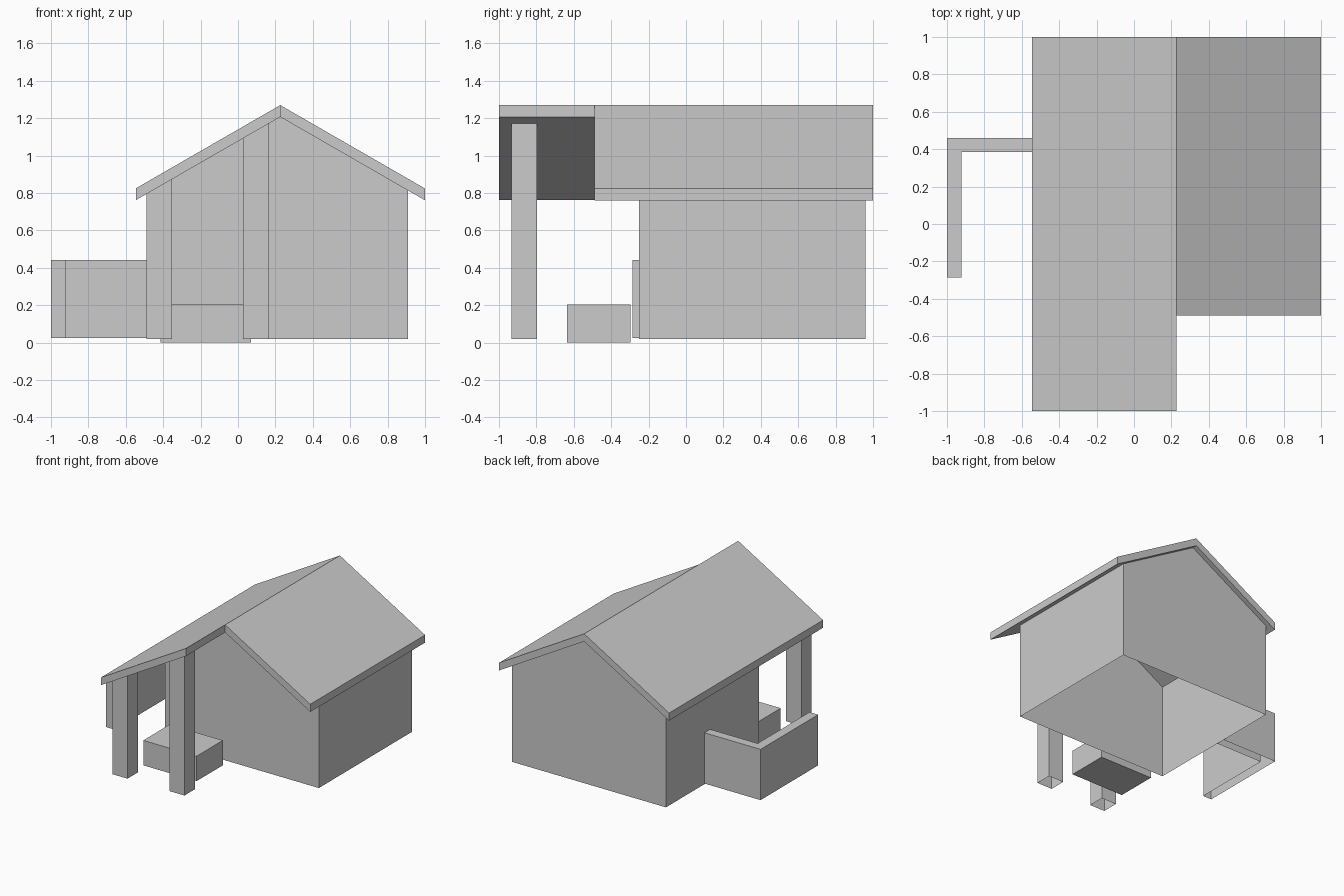
import bpy, bmesh

if "Cube" in bpy.data.objects:
    bpy.data.objects.remove(bpy.data.objects["Cube"])

RIDGE_X, RIDGE_Z, SLOPE, THICK = 0.226, 1.27, 0.576, 0.063


def under(x):
    """Height of the roof underside at x."""
    return RIDGE_Z - THICK - SLOPE * abs(x - RIDGE_X)


def prism(bm, profile, a, b, axis='y', caps=(True, True), skip=()):
    """Extrude a profile from a to b, leaving out the sides listed in skip."""
    def ring(t):
        return [bm.verts.new((p, t, q) if axis == 'y' else (p, q, t)) for p, q in profile]
    r0, r1 = ring(a), ring(b)
    n = len(profile)
    for i in range(n):
        if i not in skip:
            j = (i + 1) % n
            bm.faces.new((r0[i], r0[j], r1[j], r1[i]))
    if caps[0]:
        bm.faces.new(r0)
    if caps[1]:
        bm.faces.new(r1)


def finish(bm, name):
    bmesh.ops.remove_doubles(bm, verts=bm.verts, dist=1e-5)
    bmesh.ops.recalc_face_normals(bm, faces=bm.faces)
    mesh = bpy.data.meshes.new(name)
    bm.to_mesh(mesh)
    bm.free()
    bpy.context.collection.objects.link(bpy.data.objects.new(name, mesh))


def part(name, *args, **kw):
    bm = bmesh.new()
    prism(bm, *args, **kw)
    finish(bm, name)


# Roof: left slope runs on over the porch, right slope stops short
def slope_profile(eave):
    u = under(eave)
    return [(eave, u), (RIDGE_X, RIDGE_Z - THICK), (RIDGE_X, RIDGE_Z), (eave, u + THICK)]


bm = bmesh.new()
left, right = slope_profile(-0.546), slope_profile(1.0)
prism(bm, left, -1, -0.49, caps=(True, False))
prism(bm, left, -0.49, 1, caps=(False, True), skip=(1,))
prism(bm, right, -0.49, 1, skip=(1,))
finish(bm, "roof")

# House walls: gabled shell, open below and under the roof
part("house_walls",
     [(-0.49, 0.02), (0.91, 0.02), (0.91, under(0.91)),
      (RIDGE_X, RIDGE_Z - THICK), (-0.49, under(-0.49))],
     -0.25, 0.96, skip=(0, 2, 3))

# Porch posts with tops cut to the roof slope
for name, x0, x1 in (("left_post", -0.49, -0.352), ("right_post", 0.028, 0.166)):
    part(name, [(x0, 0.02), (x1, 0.02), (x1, under(x1)), (x0, under(x0))],
         -0.932, -0.797, skip=(0, 2))

# Porch step
part("porch_step", [(-0.415, 0), (0.07, 0), (0.07, 0.205), (-0.415, 0.205)],
     -0.637, -0.297)

# L-shaped yard wall, open below and where it meets the house
part("yard_wall",
     [(-1, -0.287), (-0.922, -0.287), (-0.922, 0.386), (-0.49, 0.386),
      (-0.49, 0.46), (-1, 0.46)],
     0.025, 0.442, axis='z', caps=(False, True), skip=(3,))
